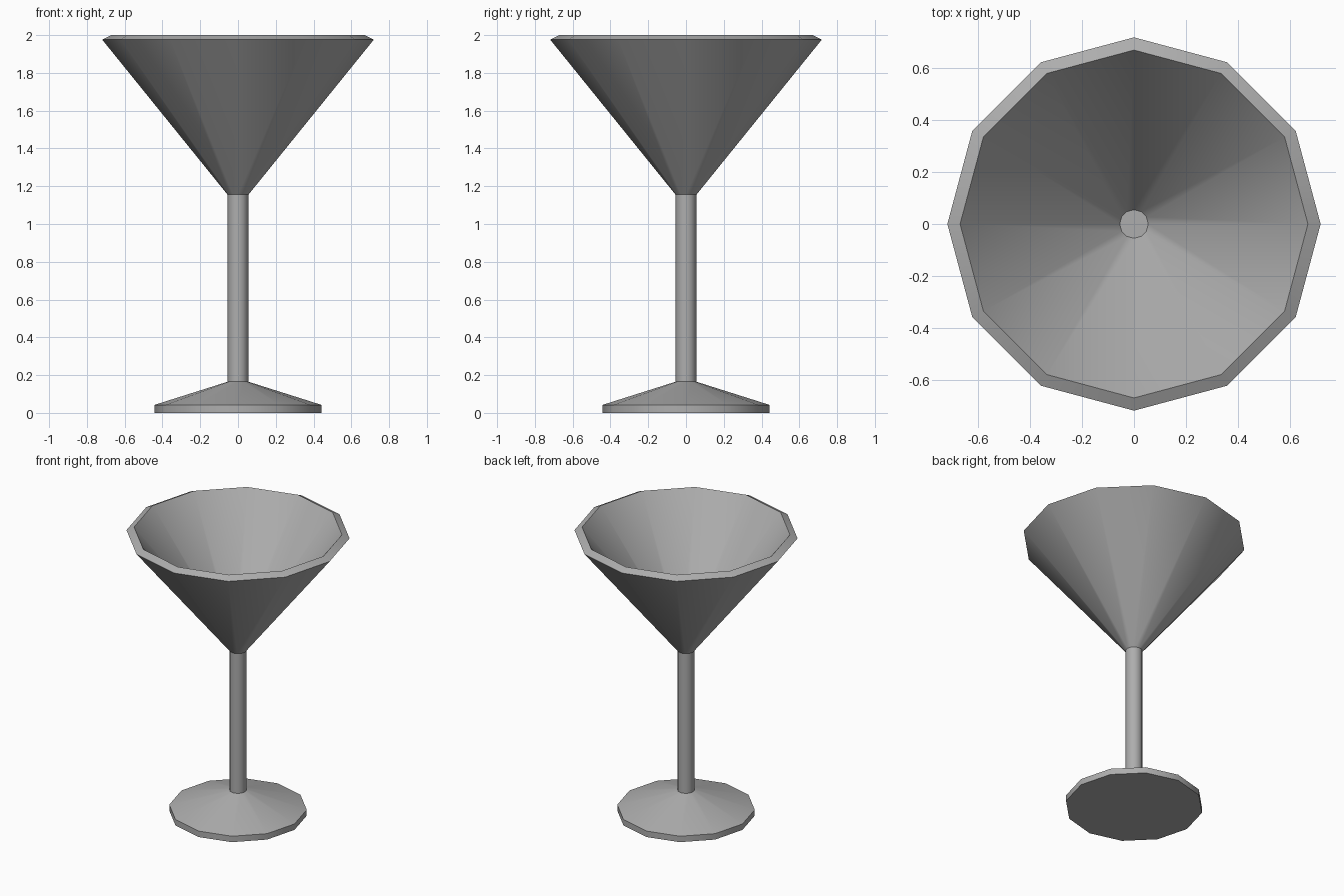
import bpy, bmesh, math

if "Cube" in bpy.data.objects:
    bpy.data.objects.remove(bpy.data.objects["Cube"])

SIDES = 12
STEM_R = 0.055

# Darker grey for the whole glass
grey = bpy.data.materials.new("dark_grey")
grey.diffuse_color = (0.42, 0.42, 0.42, 1)
grey.use_nodes = True
grey.node_tree.nodes["Principled BSDF"].inputs["Base Color"].default_value = grey.diffuse_color


def lathe(name, profile, cap_start=False, cap_end=False):
    """Revolve (radius, z) points around z, optionally closing the ends."""
    bm = bmesh.new()
    rings = []
    for r, z in profile:
        rings.append([bm.verts.new((r * math.cos(math.tau * i / SIDES),
                                    r * math.sin(math.tau * i / SIDES), z))
                      for i in range(SIDES)])
    for a, b in zip(rings, rings[1:]):
        for i in range(SIDES):
            j = (i + 1) % SIDES
            bm.faces.new((a[i], a[j], b[j], b[i]))
    if cap_start:
        bm.faces.new(rings[0][::-1])
    if cap_end:
        bm.faces.new(rings[-1])
    mesh = bpy.data.meshes.new(name)
    bm.to_mesh(mesh)
    bm.free()
    mesh.materials.append(grey)
    obj = bpy.data.objects.new(name, mesh)
    bpy.context.collection.objects.link(obj)
    bpy.ops.object.select_all(action='DESELECT')
    obj.select_set(True)
    bpy.context.view_layer.objects.active = obj
    bpy.ops.object.shade_smooth_by_angle(angle=math.radians(35))
    return obj


# Foot: short rim and shallow cone
lathe("foot", [(0.443, 0), (0.443, 0.042), (STEM_R, 0.165)], cap_start=True)

# Stem: straight tube between foot and bowl
lathe("stem", [(STEM_R, 0.165), (STEM_R, 1.155)])

# Bowl: outer cone, slanted lip, inner cone and flat inner bottom
lathe("bowl", [(STEM_R, 1.155), (0.719, 1.976), (0.67, 2.0), (STEM_R, 1.235)],
      cap_end=True)
